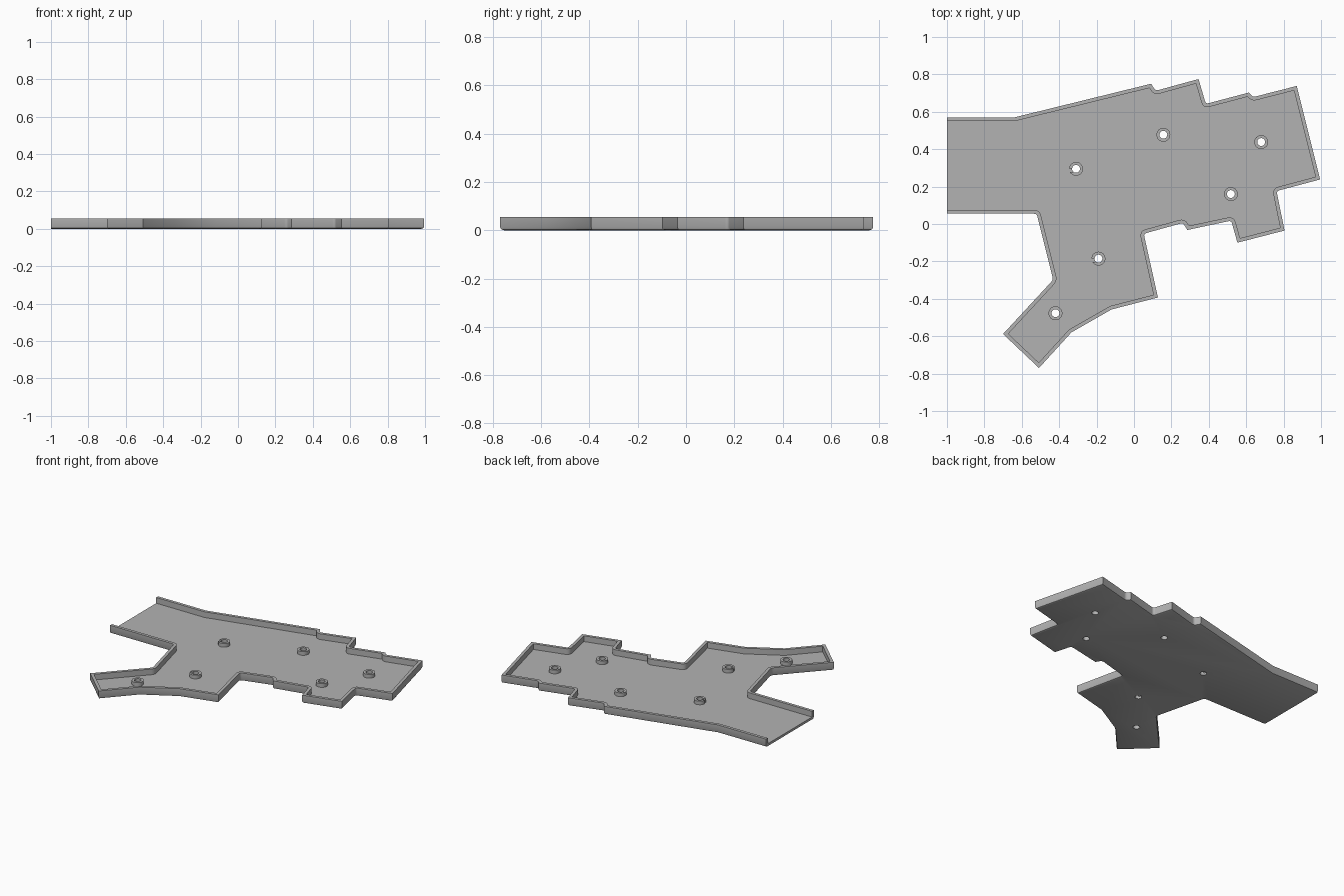
import bpy, bmesh, math
from mathutils import Vector

if "Cube" in bpy.data.objects:
    bpy.data.objects.remove(bpy.data.objects["Cube"])

HEIGHT, FLOOR, WALL = 0.055, 0.016, 0.02

grey = bpy.data.materials.new("plain grey")
grey.diffuse_color = (0.45, 0.45, 0.45, 1)
grey.use_nodes = True
grey.node_tree.nodes["Principled BSDF"].inputs["Base Color"].default_value = grey.diffuse_color

# Plan outline, clockwise; the last edge (x = -1) is the open end
PLAN = [(-1, .57), (-.64, .57), (.092, .75), (.115, .712), (.345, .775),
        (.384, .642), (.615, .703), (.635, .678), (.87, .738), (.995, .238),
        (.762, .176), (.805, -.035), (.553, -.10), (.52, .018), (.285, -.032),
        (.262, .006), (.052, -.052), (.128, -.393), (-.12, -.457),
        (-.335, -.58), (-.508, -.77), (-.70, -.588), (-.432, -.298),
        (-.52, .055), (-1, .055)]


def cross(a, b):
    return a.x * b.y - a.y * b.x


def round_inner_corners(points, cut=0.015, steps=4):
    """Replace each sharp re-entrant corner by a short curve."""
    pts, out = [Vector(p) for p in points], []
    for i, p in enumerate(pts):
        a, b = pts[i - 1] - p, pts[(i + 1) % len(pts)] - p
        turn = cross(-a.normalized(), b.normalized())
        if turn > 0.5:
            s, e = p + a.normalized() * cut, p + b.normalized() * cut
            for k in range(steps + 1):
                t = k / steps
                out.append(s * (1 - t) ** 2 + p * 2 * t * (1 - t) + e * t * t)
        else:
            out.append(p)
    return out


def inset(pts, d):
    """Offset the outline inwards, leaving the open end in place."""
    n, out = len(pts), []
    for i, p in enumerate(pts):
        u = (p - pts[i - 1]).normalized()
        v = (pts[(i + 1) % n] - p).normalized()
        nu, nv = Vector((u.y, -u.x)), Vector((v.y, -v.x))
        du = 0 if i == 0 else d
        dv = 0 if i == n - 1 else d
        a, b = p + nu * du, p + nv * dv
        c = cross(u, v)
        out.append(a + u * (cross(b - a, v) / c) if abs(c) > 1e-4 else a)
    return out


def finish(bm, name):
    bmesh.ops.recalc_face_normals(bm, faces=bm.faces[:])
    me = bpy.data.meshes.new(name)
    bm.to_mesh(me)
    bm.free()
    ob = bpy.data.objects.new(name, me)
    bpy.context.collection.objects.link(ob)
    me.materials.append(grey)
    return ob


def cut_with(ob, cutter):
    mod = ob.modifiers.new("cut", 'BOOLEAN')
    mod.operation, mod.solver, mod.object = 'DIFFERENCE', 'EXACT', cutter
    cutter.hide_render = True
    cutter.hide_set(True)


def add_ring_tube(bm, x, y, r0, r1, z0, z1, n=32):
    """Hollow post standing at x, y."""
    prof = [(r1, z0), (r1, z1), (r0, z1), (r0, z0)]
    rings = [[bm.verts.new((x + r * math.cos(math.tau * k / n),
                            y + r * math.sin(math.tau * k / n), z))
              for k in range(n)] for r, z in prof]
    for j in range(4):
        a, b = rings[j], rings[(j + 1) % 4]
        for k in range(n):
            m = (k + 1) % n
            bm.faces.new((a[k], a[m], b[m], b[k]))


# Tray: floor and wall swept around the plan, bottom edge rounded
plan = round_inner_corners(PLAN)
n = len(plan)
section = [(.012, 0), (.0035, .0035), (0, .012), (0, HEIGHT),
           (WALL, HEIGHT), (WALL, FLOOR)]
bm = bmesh.new()
loops = [[bm.verts.new((p.x, p.y, z)) for p in inset(plan, d)]
         for d, z in section]
for a, b in zip(loops, loops[1:]):
    for i in range(n - 1):
        bm.faces.new((a[i], a[i + 1], b[i + 1], b[i]))
bm.faces.new(loops[0])
bm.faces.new(loops[-1])
bm.faces.new([l[0] for l in loops] + [l[-1] for l in reversed(loops)])
tray = finish(bm, "tray")

# Screw holes through the floor
POSTS = [(-.31, .295), (.157, .477), (.68, .438), (.518, .16),
         (-.19, -.185), (-.42, -.477)]
bm = bmesh.new()
for x, y in POSTS:
    geo = bmesh.ops.create_cone(bm, cap_ends=True, segments=32, radius1=.021,
                                radius2=.021, depth=.2)
    bmesh.ops.translate(bm, verts=geo["verts"], vec=(x, y, 0))
cut_with(tray, finish(bm, "hole_cutter"))

# Hollow screw posts
bm = bmesh.new()
for x, y in POSTS:
    add_ring_tube(bm, x, y, .021, .037, FLOOR - .004, .041)
posts = finish(bm, "screw_posts")

# Side slots in two of the posts
bm = bmesh.new()
for x, y in (POSTS[0], POSTS[4]):
    geo = bmesh.ops.create_cube(bm, size=1)
    bmesh.ops.scale(bm, verts=geo["verts"], vec=(.03, .018, .06))
    bmesh.ops.translate(bm, verts=geo["verts"], vec=(x - .03, y - .008, FLOOR + .03))
cut_with(posts, finish(bm, "slot_cutter"))

# Apply the cuts, then smooth the curved faces
for ob in (tray, posts):
    bpy.ops.object.select_all(action='DESELECT')
    bpy.context.view_layer.objects.active = ob
    ob.select_set(True)
    bpy.ops.object.modifier_apply(modifier="cut")
    bpy.ops.object.shade_smooth_by_angle(angle=math.radians(30))
for name in ("hole_cutter", "slot_cutter"):
    bpy.data.objects.remove(bpy.data.objects[name])
